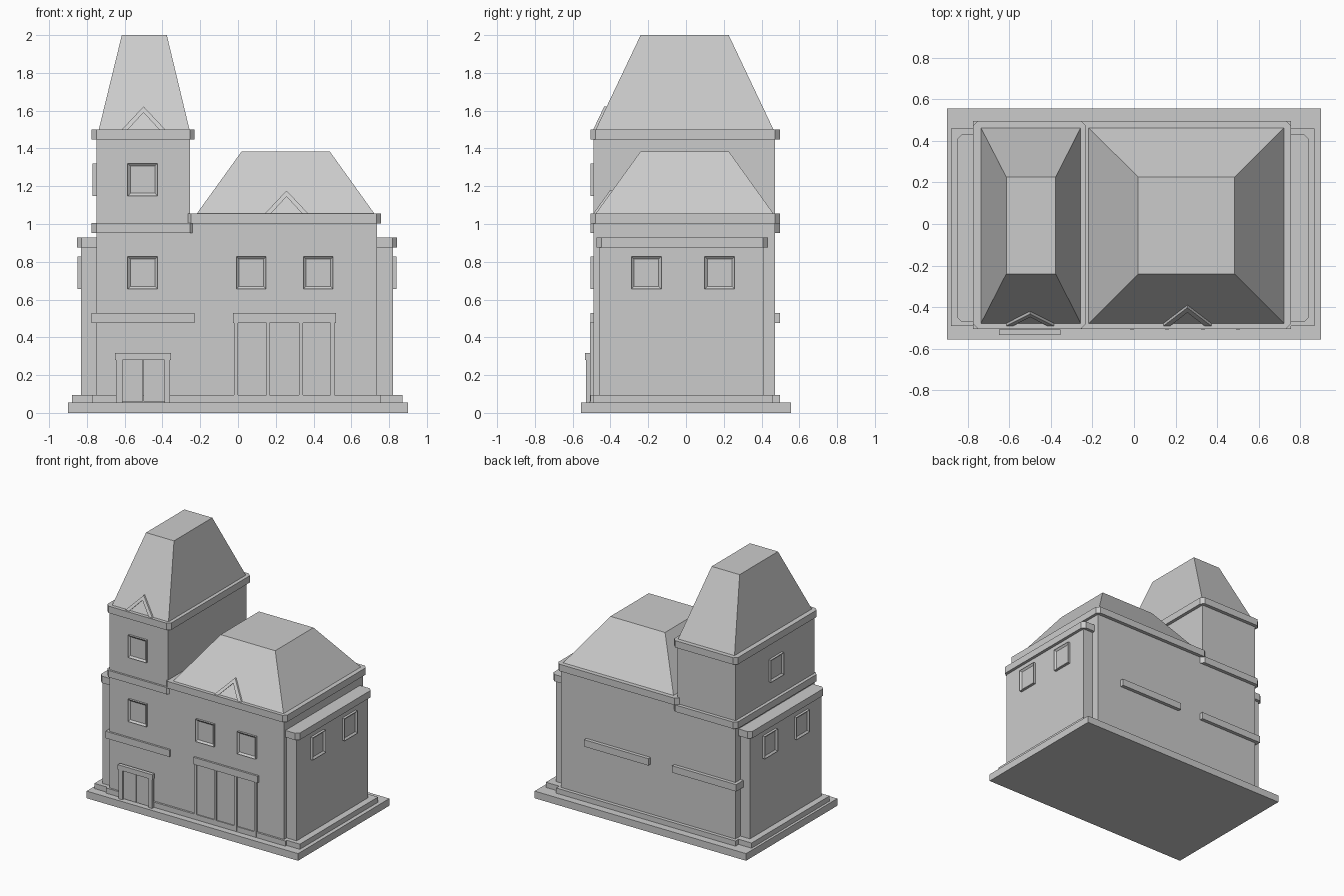
import bpy, bmesh
from mathutils import Vector, Matrix

if "Cube" in bpy.data.objects:
    bpy.data.objects.remove(bpy.data.objects["Cube"])


def finish(name, bm):
    bmesh.ops.recalc_face_normals(bm, faces=bm.faces)
    mesh = bpy.data.meshes.new(name)
    bm.to_mesh(mesh)
    bm.free()
    obj = bpy.data.objects.new(name, mesh)
    bpy.context.collection.objects.link(obj)
    return obj


def prism(name, pts, z0, z1):
    """Vertical prism over a plan outline."""
    bm = bmesh.new()
    f = bm.faces.new([bm.verts.new((x, y, z0)) for x, y in pts])
    r = bmesh.ops.extrude_face_region(bm, geom=[f])
    vs = [v for v in r["geom"] if isinstance(v, bmesh.types.BMVert)]
    bmesh.ops.translate(bm, verts=vs, vec=(0, 0, z1 - z0))
    return finish(name, bm)


def box(name, x0, x1, y0, y1, z0, z1):
    return prism(name, [(x0, y0), (x1, y0), (x1, y1), (x0, y1)], z0, z1)


def cornice(name, x0, x1, y0, y1, z0, z1, c=0.025):
    """Slab with clipped corners."""
    return prism(name, [(x0 + c, y0), (x1 - c, y0), (x1, y0 + c), (x1, y1 - c),
                        (x1 - c, y1), (x0 + c, y1), (x0, y1 - c), (x0, y0 + c)], z0, z1)


def roof(name, lo, hi, z0, z1):
    """Hipped roof with a flat top."""
    bm = bmesh.new()
    bmesh.ops.create_cube(bm, size=2)
    for v in bm.verts:
        x0, x1, y0, y1 = hi if v.co.z > 0 else lo
        v.co = (x1 if v.co.x > 0 else x0, y1 if v.co.y > 0 else y0, z1 if v.co.z > 0 else z0)
    return finish(name, bm)


def window(name, pos, normal, w=0.158, h=0.172, depth=0.02):
    """Raised frame with a recessed pane; pos is the centre on the wall."""
    n = Vector(normal)
    up = Vector((0, 0, 1))
    side = up.cross(n)
    bm = bmesh.new()
    bmesh.ops.create_cube(bm, size=1)
    bmesh.ops.scale(bm, verts=bm.verts, vec=(w, h, depth))
    front = max(bm.faces, key=lambda f: f.calc_center_median().z)
    bmesh.ops.inset_region(bm, faces=[front], thickness=0.02)
    bmesh.ops.translate(bm, verts=front.verts, vec=(0, 0, -0.012))
    m = Matrix((side, up, n)).transposed().to_4x4()
    m.translation = Vector(pos) + n * (depth / 2 - 0.001)
    bm.transform(m)
    return finish(name, bm)


def gable(name, cx, y0, z0, slope):
    """Chevron trim lying on the roof slope."""
    pts = [(-0.115, 0), (0, 0.122), (0.115, 0), (0.083, 0), (0, 0.09), (-0.083, 0)]
    bm = bmesh.new()
    lo, hi = [[bm.verts.new((cx + x, y0 + d + z * slope, z0 + z)) for x, z in pts]
              for d in (-0.016, 0.012)]
    bm.faces.new(lo)
    bm.faces.new(hi[::-1])
    for i in range(6):
        j = (i + 1) % 6
        bm.faces.new((lo[i], lo[j], hi[j], hi[i]))
    return finish(name, bm)


F, B = -0.49, 0.47        # front and back walls
CF, CB = -0.505, 0.497    # front and back of the trim

# Plinth
box("base", -0.9, 0.9, -0.555, 0.555, 0, 0.055)
box("step_main", -0.77, 0.757, CF, CB, 0.055, 0.095)
box("step_wings", -0.88, 0.87, -0.49, 0.46, 0.055, 0.095)

# Walls
box("main_walls", -0.75, 0.735, F, B, 0.055, 1.02)
box("tower_walls", -0.75, -0.255, F, B, 1.0, 1.47)
box("left_wing", -0.832, -0.74, -0.458, 0.41, 0.055, 0.9)
box("right_wing", 0.72, 0.82, -0.458, 0.41, 0.055, 0.9)

# Cornices and belts
cornice("left_wing_cornice", -0.853, -0.7, -0.473, 0.433, 0.875, 0.928)
cornice("right_wing_cornice", 0.69, 0.843, -0.473, 0.433, 0.875, 0.928)
cornice("tower_lower_cornice", -0.775, -0.23, CF, CB, 0.953, 1.005)
cornice("tower_upper_cornice", -0.775, -0.23, CF, CB, 1.447, 1.5)
cornice("main_cornice", -0.275, 0.757, CF, CB, 1.002, 1.055)
box("tower_belt", -0.775, -0.23, CF, CB, 0.477, 0.53)
box("main_belt", -0.027, 0.52, CF, CB, 0.477, 0.53)

# Roofs and gable trims
roof("tower_roof", (-0.737, -0.257, -0.478, 0.463), (-0.615, -0.377, -0.24, 0.226), 1.5, 2.0)
roof("main_roof", (-0.218, 0.722, -0.478, 0.463), (0.02, 0.485, -0.24, 0.226), 1.055, 1.385)
gable("tower_gable", -0.5, -0.475, 1.5, 0.475)
gable("main_gable", 0.257, -0.475, 1.055, 0.72)

# Windows
for i, (x, z) in enumerate([(-0.505, 0.742), (0.07, 0.742), (0.425, 0.742), (-0.505, 1.235)]):
    window(f"front_window_{i}", (x, F, z), (0, -1, 0), depth=0.017)
for i, y in enumerate((-0.21, 0.178)):
    window(f"right_window_{i}", (0.82, y, 0.742), (1, 0, 0))
    window(f"left_window_{i}", (-0.832, y, 0.742), (-1, 0, 0))
window("tower_side_window", (-0.75, -0.015, 1.235), (-1, 0, 0))

# Large triple doorway
for i, (a, b) in enumerate([(-0.02, 0.0), (0.15, 0.168), (0.323, 0.343), (0.49, 0.51)]):
    box(f"doorway_post_{i}", a, b, -0.507, F + 0.01, 0.06, 0.478)
for i, (a, b) in enumerate([(0.0, 0.15), (0.168, 0.323), (0.343, 0.49)]):
    box(f"large_door_{i}", a, b, -0.497, F + 0.01, 0.06, 0.478)

# Entrance
box("entrance_lintel", -0.65, -0.355, -0.535, -0.507, 0.28, 0.318)
for side, a, b in (("left", -0.645, -0.612), ("right", -0.39, -0.36)):
    box(f"entrance_{side}_jamb", a, b, -0.53, -0.507, 0.055, 0.281)
for side, a, b in (("left", -0.612, -0.503), ("right", -0.499, -0.39)):
    box(f"entrance_{side}_door", a, b, -0.52, -0.507, 0.06, 0.281)
